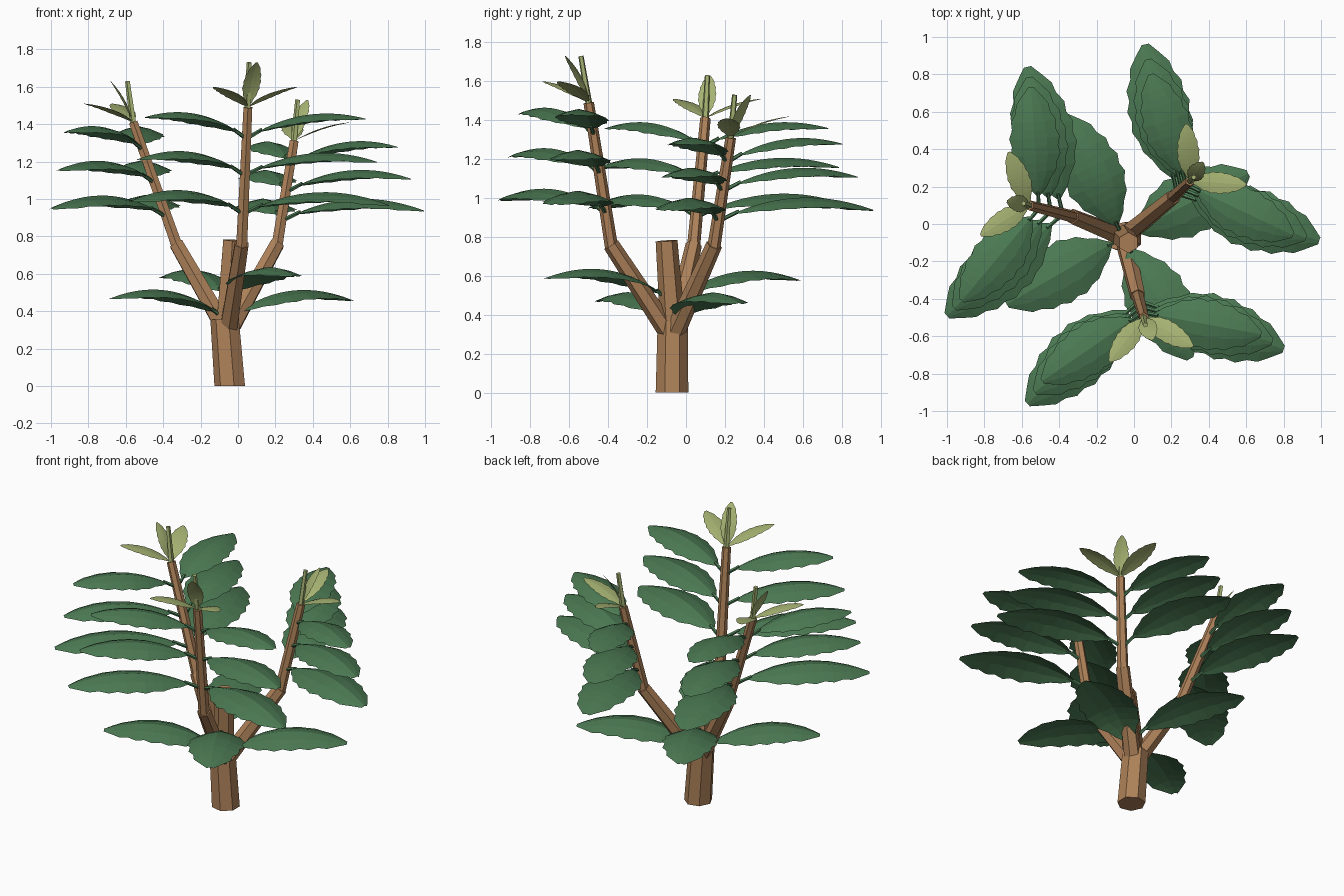
import bpy, math
from mathutils import Vector as V

if "Cube" in bpy.data.objects:
    bpy.data.objects.remove(bpy.data.objects["Cube"])

def material(name, rgb):
    m = bpy.data.materials.new(name)
    m.diffuse_color = (*rgb, 1)
    m.use_nodes = True
    m.node_tree.nodes["Principled BSDF"].inputs["Base Color"].default_value = m.diffuse_color
    return m

BARK = material("bark", (0.42, 0.22, 0.1))
LEAF = material("leaf_green", (0.07, 0.19, 0.085))
YOUNG = material("young_green", (0.38, 0.45, 0.17))
UP = V((0, 0, 1))

def add_mesh(name, verts, faces, mat):
    me = bpy.data.meshes.new(name)
    me.from_pydata(verts, [], faces)
    me.materials.append(mat)
    ob = bpy.data.objects.new(name, me)
    bpy.context.collection.objects.link(ob)
    return ob

def tube(name, path, radii, sides, mat):
    """Faceted, capped tube through the path points."""
    verts, faces = [], []
    for i, p in enumerate(path):
        d = path[min(i + 1, len(path) - 1)] - path[max(i - 1, 0)]
        if i == 0 and abs(p.z) < 0.001:
            d = UP                                   # flat foot on the ground
        q = UP.rotation_difference(d)
        for k in range(sides):
            a = 2 * math.pi * (k + 0.5) / sides
            verts.append(p + q @ V((math.cos(a), math.sin(a), 0)) * radii[i])
    for i in range(len(path) - 1):
        for k in range(sides):
            a, b = i * sides + k, i * sides + (k + 1) % sides
            faces.append((a, b, b + sides, a + sides))
    n = (len(path) - 1) * sides
    faces += [tuple(reversed(range(sides))), tuple(range(n, n + sides))]
    return add_mesh(name, verts, faces, mat)

# half-width of the blade along its length, as a share of the maximum (slightly toothed)
OUTLINE = [0.08, 0.38, 0.55, 0.8, 0.86, 1.02, 0.95, 1.04, 0.9, 0.92, 0.72, 0.66, 0.4, 0.12]

def leaf(name, base, tip, mat, arch=0.11, wide=0.2, start=0.11, droop=0.065):
    """Arched blade with drooping halves, on a short stalk."""
    span = tip - base
    length = span.length
    flat = V((span.x, span.y, 0)).normalized()
    side = UP.cross(flat)
    normal = span.cross(side).normalized()
    curve = lambda t: base + span * t + normal * (arch * length * 4 * t * (1 - t))
    verts, faces = [], []
    n = len(OUTLINE)
    for i, w in enumerate(OUTLINE):
        c = curve(start + (1 - start) * i / (n - 1))
        for s in (-1, -0.5, 0, 0.5, 1):
            verts.append(c + side * (s * w * wide * length)
                         - normal * (droop * length * w * abs(s) ** 1.5))
    for i in range(n - 1):
        for j in range(4):
            a = i * 5 + j
            faces.append((a, a + 5, a + 6, a + 1))
    add_mesh(name, verts, faces, mat)
    if start > 0.05:
        tube(name + "_stalk", [curve(0), curve(start + 0.03)], [0.012, 0.01], 5, mat)

# trunk with cut stump on top
tube("trunk", [V((-0.04, -0.072, 0)), V((-0.068, -0.068, 0.36))], [0.086, 0.08], 7, BARK)
tube("stump", [V((-0.06, -0.065, 0.3)), V((-0.03, -0.1, 0.78))], [0.066, 0.056], 6, BARK)

# two crossed pairs of leaves on the trunk
for z, tip in ((0.35, (-0.68, -0.43, 0.47)), (0.35, (0.61, 0.27, 0.46)),
               (0.46, (0.3, -0.72, 0.59)), (0.46, (-0.37, 0.58, 0.58))):
    leaf("trunk_leaf", V((-0.06, -0.07, z)), V(tip), LEAF, arch=0.135, wide=0.22)

# branches: kink, top, shoot tip, two leaf columns (lowest tip, highest tip), young leaf tips
BRANCHES = {
    "left": ((-0.33, 0.04, 0.76), (-0.56, 0.1, 1.41), (-0.59, 0.11, 1.63),
             (((-1.0, -0.49, 0.95), (-0.92, -0.41, 1.36)),
              ((-0.57, 0.84, 0.96), (-0.55, 0.73, 1.36))),
             ((-0.82, -0.06, 1.51), (-0.67, 0.385, 1.51), (-0.68, 0.12, 1.63))),
    "front": ((0.02, -0.385, 0.76), (0.053, -0.5, 1.49), (0.06, -0.54, 1.73),
              (((-0.57, -0.96, 0.99), (-0.49, -0.84, 1.44)),
               ((0.8, -0.67, 0.97), (0.68, -0.59, 1.43))),
              ((-0.13, -0.735, 1.6), (0.315, -0.655, 1.6), (0.1, -0.62, 1.73))),
    "right": ((0.21, 0.145, 0.76), (0.3, 0.23, 1.31), (0.32, 0.25, 1.53),
              (((0.06, 0.96, 0.94), (0.09, 0.8, 1.28)),
               ((0.99, -0.09, 0.94), (0.85, -0.06, 1.28))),
              ((0.28, 0.535, 1.42), (0.6, 0.21, 1.41), (0.37, 0.33, 1.53))),
}
for name, (kink, top, shoot, columns, young) in BRANCHES.items():
    kink, top, shoot = V(kink), V(top), V(shoot)
    root = V((-0.055, -0.07, 0.28))
    tube(name + "_branch_lower", [root, kink], [0.053, 0.042], 6, BARK)
    tube(name + "_branch_upper", [kink - (top - kink) * 0.03, top], [0.034, 0.027], 6, BARK)
    tube(name + "_shoot", [top, shoot], [0.018, 0.014], 5, YOUNG)
    for low, high in columns:
        for i, t in enumerate((0.22, 0.5, 0.77)):
            leaf(name + "_leaf", kink.lerp(top, t), V(low).lerp(V(high), i / 2), LEAF)
    for tip in young:
        leaf(name + "_young_leaf", top, V(tip), YOUNG, arch=0.06, wide=0.18, start=0.03, droop=0.02)
